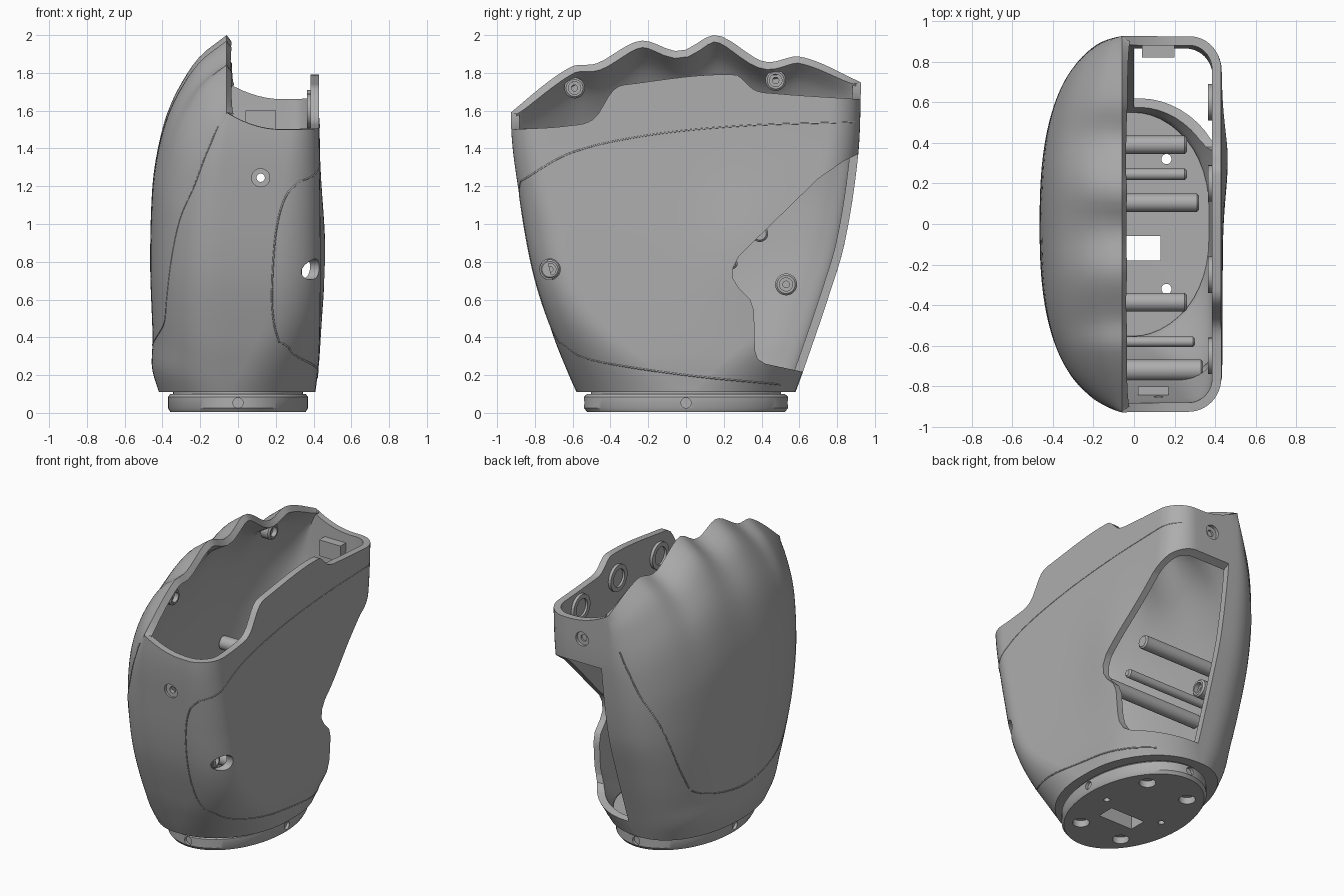
import bpy, bmesh, math
from mathutils import Vector, Matrix

if "Cube" in bpy.data.objects:
    bpy.data.objects.remove(bpy.data.objects["Cube"])

grey = bpy.data.materials.new("plain_grey")
grey.use_nodes = True
grey.diffuse_color = (0.42, 0.42, 0.42, 1)
grey.node_tree.nodes["Principled BSDF"].inputs["Base Color"].default_value = grey.diffuse_color

SPLIT = -0.06  # x of the joint between back half and palm half


def curve(pts, x):
    """Smooth interpolation through (x, value) points."""
    x = min(max(x, pts[0][0]), pts[-1][0])
    i = 0
    while i < len(pts) - 2 and x > pts[i + 1][0]:
        i += 1
    slope = lambda a, b: (pts[b][1] - pts[a][1]) / (pts[b][0] - pts[a][0])
    (x0, v0), (x1, v1) = pts[i], pts[i + 1]
    h, t = x1 - x0, (x - x0) / (x1 - x0)
    m0 = slope(max(i - 1, 0), i + 1)
    m1 = slope(i, min(i + 2, len(pts) - 1))
    return ((1 + 2 * t) * (1 - t) ** 2 * v0 + t * (1 - t) ** 2 * h * m0
            + t * t * (3 - 2 * t) * v1 + t * t * (t - 1) * h * m1)


def finish(name, bm):
    me = bpy.data.meshes.new(name)
    bm.to_mesh(me)
    bm.free()
    ob = bpy.data.objects.new(name, me)
    bpy.context.collection.objects.link(ob)
    me.materials.append(grey)
    return ob


def smooth(ob):
    bpy.ops.object.select_all(action='DESELECT')
    ob.select_set(True)
    bpy.context.view_layer.objects.active = ob
    bpy.ops.object.shade_smooth_by_angle(angle=math.radians(35))


def revolve(name, profile, origin, axis, sides=28, scale=(1, 1)):
    """Solid of revolution from (radius, height) points along an axis."""
    bm = bmesh.new()
    rings = [[bm.verts.new((r * scale[0] * math.cos(math.tau * k / sides),
                            r * scale[1] * math.sin(math.tau * k / sides), h))
              for k in range(sides)] for r, h in profile]
    for a, b in zip(rings, rings[1:]):
        for k in range(sides):
            j = (k + 1) % sides
            bm.faces.new((a[k], a[j], b[j], b[k]))
    bm.faces.new(rings[0][::-1])
    bm.faces.new(rings[-1])
    bmesh.ops.recalc_face_normals(bm, faces=bm.faces)
    turn = Vector((0, 0, 1)).rotation_difference(Vector(axis)).to_matrix().to_4x4()
    bm.transform(Matrix.Translation(origin) @ turn)
    return finish(name, bm)


def box(name, lo, hi):
    bm = bmesh.new()
    bmesh.ops.create_cube(bm, size=1)
    for v in bm.verts:
        v.co = [l + (c + 0.5) * (h - l) for l, h, c in zip(lo, hi, v.co)]
    return finish(name, bm)


def apply_mod(ob, kind, **props):
    mod = ob.modifiers.new(kind.lower(), kind)
    for key, value in props.items():
        setattr(mod, key, value)
    bpy.context.view_layer.objects.active = ob
    bpy.ops.object.modifier_apply(modifier=mod.name)


def cut(targets, cutter):
    for ob in targets:
        apply_mod(ob, 'BOOLEAN', operation='DIFFERENCE', object=cutter, solver='EXACT')
    bpy.data.objects.remove(cutter)


def rod_cutter(origin, axis, r, length):
    return revolve("cutter", [(r, 0), (r, length)], origin, axis)


# Shell profiles
FRONT = [(.11, -.58), (.2, -.62), (.4, -.7), (.75, -.81), (1.2, -.89), (1.5, -.925), (2, -.925)]
BACK = [(.11, .58), (.22, .62), (.6, .75), (.9, .84), (1.35, .91), (1.68, .925), (2, .925)]
PALM = [(.11, .41), (.3, .43), (.8, .437), (1.5, .43), (2, .43)]
DEPTH = [(.05, .355), (.12, .395), (.2, .392), (.4, .405), (.6, .395), (.7, .37),
         (.8, .32), (.875, .25), (.95, .14), (1, 0)]
FULLNESS = [(.11, 2.1), (.5, 2.5), (1.3, 2.5), (2, 2.2)]
KNUCKLES = [(-.92, 1.59), (-.6, 1.83), (-.46, 1.85), (-.24, 1.97), (-.03, 1.915),
            (.16, 2), (.4, 1.86), (.6, 1.885), (.92, 1.75)]
ENVELOPE = [(-.92, 1.59), (-.5, 1.86), (0, 1.96), (.5, 1.9), (.92, 1.75)]
PALM_RIM = [(-.92, 1.5), (-.62, 1.52), (-.48, 1.56), (-.38, 1.71), (-.3, 1.74),
            (.26, 1.79), (.36, 1.71), (.48, 1.69), (.92, 1.66)]
CORNER_X = [(.11, .93), (.5, .55), (1, .45), (1.5, .33), (2, .32)]
CORNER_Y = [(.11, .92), (.5, .35), (1, .22), (1.5, .18), (2, .18)]


def y_at(z, s):
    a, b = curve(FRONT, z), curve(BACK, z)
    return (a + b) / 2 + s * (b - a) / 2


def palm_unit(q, z):
    """Rounded half rectangle: 0-1 front end, 1-2 corner, 2-3 flat, then mirrored."""
    if q > 3:
        x, y = palm_unit(5 - q, z)
        return x, -y
    kx, ky = curve(CORNER_X, z), curve(CORNER_Y, z)
    if q <= 1:
        return q * (1 - kx), -1
    if q <= 2:
        a = (q - 1) * math.pi / 2
        return 1 - kx + kx * math.sin(a), -1 + ky - ky * math.cos(a)
    return 1, (2 * q - 5) * (1 - ky)


def back_column(phi):
    def spread(z):
        e = 2 / curve(FULLNESS, z)
        return math.copysign(abs(math.sin(phi)) ** e, phi), abs(math.cos(phi)) ** e

    rim = spread(2)[0] * .92
    top, soft = curve(KNUCKLES, rim), curve(ENVELOPE, rim)

    def at(z):
        s, d = spread(z)
        height = soft + (top - soft) * (z / top) ** 5  # knuckles fade out downwards
        return SPLIT - curve(DEPTH, z / height) * d, y_at(z, s), z
    return top, at


def palm_column(q):
    ux, uy = palm_unit(q, 1.6)
    w = 1 - (1 - min(1, ux / .6)) ** 2
    top = curve(PALM_RIM, uy * .92) * w + (1.59 if uy < 0 else 1.75) * (1 - w)

    def at(z):
        x, uy = palm_unit(q, z)
        y = y_at(z, uy)
        swell = .025 * math.exp(-((y - .32) / .25) ** 2 - ((z - .85) / .35) ** 2)
        return SPLIT + (curve(PALM, z) + swell - SPLIT) * x, y, z
    return top, at


# Hollow shell: one wall swept round, thickened inwards
columns = [back_column(math.pi * (.5 - k / 72)) for k in range(72)]
for q, n in enumerate((8, 12, 56, 12, 8)):
    columns += [palm_column(q + k / n) for k in range(n)]
ROWS = 48
bm = bmesh.new()
grid = [[bm.verts.new(at(.11 + (top - .11) * r / ROWS)) for r in range(ROWS + 1)]
        for top, at in columns]
for a, b in zip(grid, grid[1:] + grid[:1]):
    for r in range(ROWS):
        bm.faces.new((a[r], b[r], b[r + 1], a[r + 1]))
bm.faces.new([col[0] for col in reversed(grid)])
shell = finish("palm_shell", bm)
apply_mod(shell, 'SOLIDIFY', thickness=.045, offset=-1)


# Seam lines laid on the outer surface, seen along one axis
def seam(name, pts, direction):
    data = bpy.data.curves.new(name, 'CURVE')
    data.dimensions, data.bevel_depth, data.bevel_resolution = '3D', .005, 1
    out, hits = Vector(direction), []
    across = Vector((abs(out.y), abs(out.x), 0))
    for k in range(81):
        u = k / 80 * (len(pts) - 1)
        a = curve([(i, p[0]) for i, p in enumerate(pts)], u)
        z = curve([(i, p[1]) for i, p in enumerate(pts)], u)
        ok, loc, normal, _ = shell.ray_cast(out * 2 + across * a + Vector((0, 0, z)), -out)
        if ok:
            hits.append(loc - normal * .002)
    line = data.splines.new('POLY')
    line.points.add(len(hits) - 1)
    for p, h in zip(line.points, hits):
        p.co = (*h, 1)
    data.materials.append(grey)
    bpy.context.collection.objects.link(bpy.data.objects.new(name, data))


seam("palm_upper_seam", [(-.87, 1.23), (-.6, 1.38), (-.2, 1.47), (.3, 1.52), (.9, 1.54)], (1, 0, 0))
seam("palm_lower_seam", [(-.665, .37), (-.5, .28), (0, .2), (.5, .15)], (1, 0, 0))
seam("palm_end_seam", [(.33, 1.23), (.25, 1.14), (.2, .95), (.18, .65), (.19, .48), (.22, .37)], (0, -1, 0))
half = [(.905, 1.52), (.885, 1.4), (.83, 1.2), (.735, 1), (.56, .6), (.42, .44)]
seam("back_panel_seam", [(-y, z) for y, z in half] + [(0, .36)] + half[::-1], (-1, 0, 0))


# Hollow bosses and rods reaching in from the back wall
def boss(name, y, z, tip, r, hole=True):
    loc = shell.ray_cast((min(tip, .1), y, z), (-1, 0, 0))[1]
    base = loc.x + .01
    h = tip - base
    end = [(r, h - .01), (r - .01, h)]
    if hole:
        end += [(r * .6, h), (r * .6, h - .03), (r * .3, h - .03), (r * .3, h - .06)]
    smooth(revolve(name, [(r, 0)] + end, (base, y, z), (1, 0, 0)))


boss("upper_front_boss", -.59, 1.72, -.06, .055)
boss("upper_back_boss", .475, 1.76, -.06, .055)
boss("lower_front_boss", -.72, .76, .34, .052)
boss("lower_back_boss", .53, .68, -.07, .058)
for i, (y, z, tip, r) in enumerate([(.39, .95, .26, .045), (.245, .79, .26, .028),
                                    (.105, .75, .32, .045), (-.385, .6, .26, .045),
                                    (-.58, .6, .3, .025)]):
    boss("inner_rod_%d" % i, y, z, tip, r, hole=False)

# Round pads on the inner palm wall
for i, (y, z) in enumerate([(-.65, 1.4), (-.25, 1.6), (.2, 1.62), (.6, 1.57)]):
    smooth(revolve("palm_pad_%d" % i, [(.09, -.02), (.09, .02), (.06, .02), (.06, .005)],
                   (.385, y, z), (-1, 0, 0)))

# Thumb opening through the palm and back end
outline = [(1.2, 1.42), (.92, 1.375), (.83, 1.33), (.7, 1.24), (.28, .83), (.25, .77), (.25, .71),
           (.28, .66), (.34, .6), (.36, .54), (.365, .33), (.38, .285), (.42, .26), (.63, .215), (1.2, .2)]
bm = bmesh.new()
face = bm.faces.new([bm.verts.new((0, y, z)) for y, z in outline])
side = bmesh.ops.extrude_face_region(bm, geom=[face])
bmesh.ops.translate(bm, vec=(.8, 0, 0), verts=[v for v in side["geom"] if isinstance(v, bmesh.types.BMVert)])
bmesh.ops.recalc_face_normals(bm, faces=bm.faces)
cut([shell], finish("cutter", bm))

# Screw recesses in the shell
cut([shell], rod_cutter((.335, -.72, .76), (1, 0, 0), .055, .4))
for side, x, z in [(-1, .12, 1.245), (1, .14, 1.54)]:
    wall = y_at(z, side)
    cut([shell], rod_cutter((x, wall - side * .02, z), (0, side, 0), .048, .2))
    cut([shell], rod_cutter((x, wall - side * .2, z), (0, side, 0), .022, .4))

# Tabs behind the end screws
box("back_tab", (.04, .82, 1.49), (.2, .89, 1.6))
box("front_tab", (.02, -.86, 1.1), (.17, -.8, 1.19))

# Oval mounting base with neck, slot and counterbored holes
base = revolve("mounting_base", [(.97, .005), (1, .025), (1, .085), (.97, .1), (.93, .1), (.93, .118)],
               (0, 0, 0), (0, 0, 1), sides=96, scale=(.37, .54))
cut([base, shell], box("cutter", (-.13, -.18, -.1), (.13, -.06, .3)))
for sx in (-1, 1):
    for sy in (-1, 1):
        cut([base], rod_cutter((sx * .16, sy * .32, -.1), (0, 0, 1), .052, .15))
        cut([base, shell], rod_cutter((sx * .16, sy * .32, -.1), (0, 0, 1), .025, .4))
for s in (-1, 1):
    cut([base], rod_cutter((0, s * .52, .053), (0, s, 0), .027, .1))
    cut([base], rod_cutter((s * .35, 0, .053), (s, 0, 0), .027, .1))
    cut([base], rod_cutter((.22 * s, 0, -.1), (0, 0, 1), .02, .15))
smooth(base)
smooth(shell)
